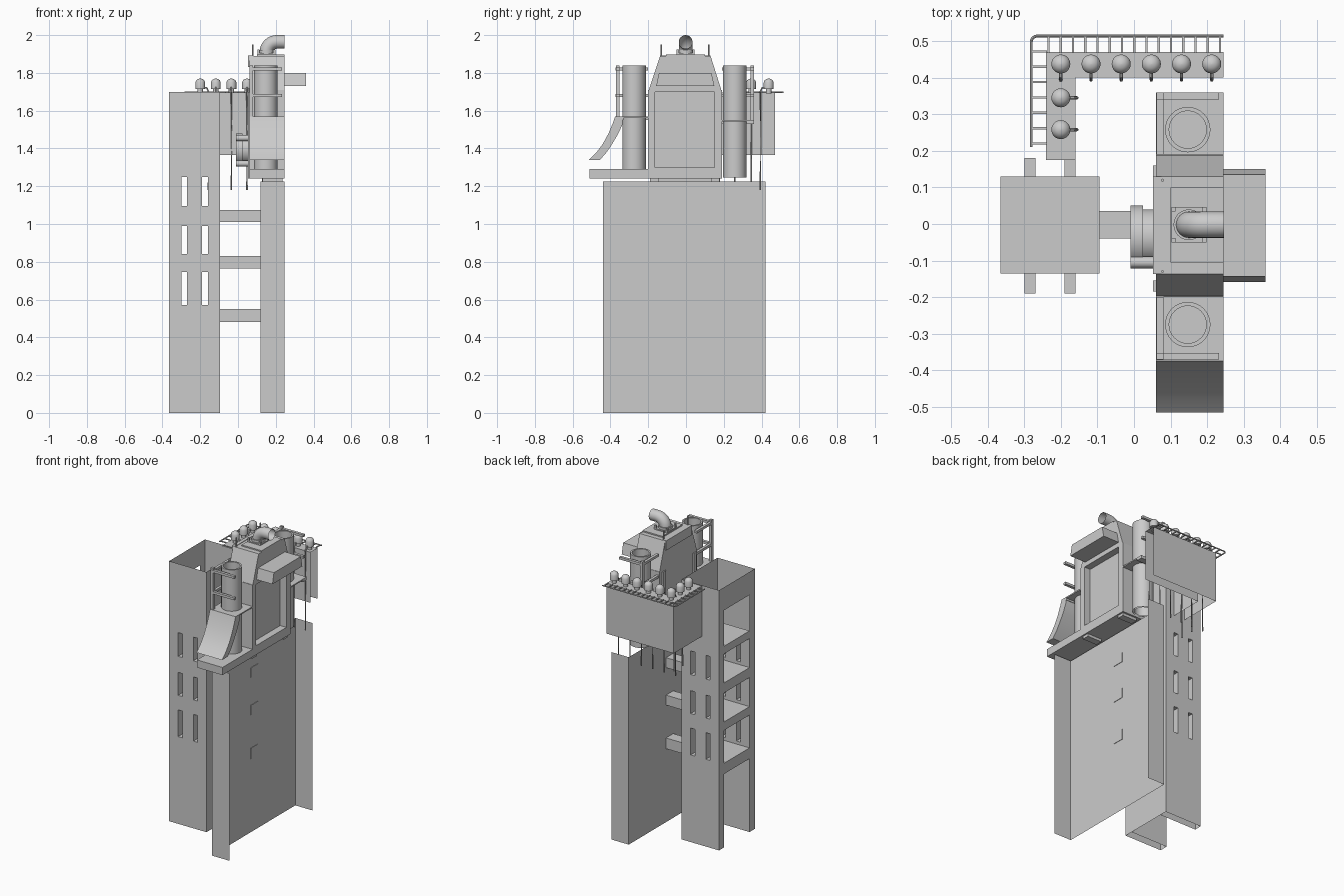
import bpy, math
from mathutils import Vector

if "Cube" in bpy.data.objects:
    bpy.data.objects.remove(bpy.data.objects["Cube"])


def mesh(name, verts, faces, smooth=False):
    me = bpy.data.meshes.new(name)
    me.from_pydata(verts, [], faces)
    ob = bpy.data.objects.new(name, me)
    bpy.context.collection.objects.link(ob)
    if smooth:
        bpy.context.view_layer.objects.active = ob
        ob.select_set(True)
        bpy.ops.object.shade_smooth_by_angle(angle=math.radians(35))
        ob.select_set(False)
    return ob


SIDES = {"-z": (0, 2, 3, 1), "+z": (4, 5, 7, 6), "-y": (0, 1, 5, 4),
         "+y": (2, 6, 7, 3), "-x": (0, 4, 6, 2), "+x": (1, 3, 7, 5)}


def box(name, x, y, z, drop=()):
    v = [(a, b, c) for c in z for b in y for a in x]
    return mesh(name, v, [f for k, f in SIDES.items() if k not in drop])


def prism(name, prof, x0, x1, smooth=False, drop_end=False):
    """Extrude a (y, z) profile along x."""
    n = len(prof)
    v = [(x0, *p) for p in prof] + [(x1, *p) for p in prof]
    f = [(i, (i + 1) % n, n + (i + 1) % n, n + i) for i in range(n)]
    f.append(tuple(range(n))[::-1])
    if not drop_end:
        f.append(tuple(range(n, 2 * n)))
    return mesh(name, v, f, smooth)


def sweep(name, pts, radii, n=24, caps=True):
    """Round section through points, one radius per point."""
    pts = [Vector(p) for p in pts]
    v, f = [], []
    for i, p in enumerate(pts):
        t = pts[min(i + 1, len(pts) - 1)] - pts[max(i - 1, 0)]
        q = t.to_track_quat('Z', 'Y')
        for k in range(n):
            a = 2 * math.pi * k / n
            v.append(p + q @ Vector((radii[i] * math.cos(a), radii[i] * math.sin(a), 0)))
    for i in range(len(pts) - 1):
        for k in range(n):
            a, b = i * n + k, i * n + (k + 1) % n
            f.append((a, b, b + n, a + n))
    if caps:
        f += [tuple(range(n))[::-1], tuple(range(len(v) - n, len(v)))]
    return mesh(name, v, f, True)


def rod(name, pts, r, n=8):
    return sweep(name, pts, [r] * len(pts), n)


def wall(name, us, vs, holes, place):
    """Flat wall on a grid of cuts, leaving out the hole cells."""
    v = [place(u, w) for w in vs for u in us]
    m = len(us)
    f = [(j * m + i, j * m + i + 1, (j + 1) * m + i + 1, (j + 1) * m + i)
         for j in range(len(vs) - 1) for i in range(m - 1) if (i, j) not in holes]
    return mesh(name, v, f)


# --- stair tower: open shell with windows and deep bays
TX, TY, BAY = (-.365, -.095), (-.19, .18), (-.135, .13)
win_x = [(-.30, -.27), (-.19, -.16)]
win_z = [(.57, .745), (.84, .99), (1.095, 1.25)]
us = [TX[0], *win_x[0], *win_x[1], TX[1]]
vs = [0] + [z for p in win_z for z in p] + [1.70]
holes = {(i, j) for i in (1, 3) for j in (1, 3, 5)}
wall("tower_front_wall", us, vs, holes, lambda u, w: (u, TY[0], w))
wall("tower_back_wall", us, vs, holes, lambda u, w: (u, TY[1], w))
wall("tower_inner_wall", TY, (0, 1.70), set(), lambda u, w: (TX[1], u, w))
bays = [(0, .48), (.55, .765), (.82, 1.01), (1.075, 1.265), (1.315, 1.55)]
wall("tower_outer_wall", [TY[0], *BAY, TY[1]], [z for p in bays for z in p] + [1.70],
     {(1, j) for j in (0, 2, 4, 6, 8)}, lambda u, w: (TX[0], u, w))
for k, bz in enumerate(bays):
    if k in (1, 2, 3):
        o = [TX[0], *win_x[0], *win_x[1], TX[1]]
        zz = [bz[0], *win_z[k - 1], bz[1]]
        for y in BAY:
            wall("bay_side", o, zz, {(1, 1), (3, 1)}, lambda u, w, y=y: (u, y, w))
        box("bay_floor_ceiling", TX, BAY, bz, ("-x", "+x", "-y", "+y"))
    elif k == 4:
        box("bay_top_floor", TX, BAY, bz, ("-x", "+x", "-y", "+y", "+z"))
    else:
        box("bay_door", TX, BAY, bz, ("-x", "+x", "-z"))
for wx in win_x:
    for wz in win_z:
        for y in ((TY[0], BAY[0]), (BAY[1], TY[1])):
            box("window_reveal", wx, y, wz, ("-y", "+y"))

# --- main slab (open to +x, top and bottom) and link beams
box("main_slab", (.12, .245), (-.44, .42), (0, 1.225), ("+x", "-z", "+z"))
for z in ((.48, .55), (.765, .83), (1.01, 1.075)):
    box("link_beam", (-.095, .123), (-.04, .035), z)

# --- machine house
box("house_core", (.06, .2), (-.2, .19), (1.24, 1.71))
for y in ((-.2, -.165), (.15, .19)):
    box("house_post", (.2, .245), y, (1.24, 1.71))
box("house_sill", (.2, .245), (-.165, .15), (1.24, 1.30))
prism("house_roof", [(-.2, 1.70), (.19, 1.70), (.13, 1.89), (-.137, 1.89)], .06, .245)
prism("canopy", [(-.158, 1.73), (.15, 1.73), (.135, 1.80), (-.143, 1.80)], .245, .36)
box("roof_panel", (.10, .245), (-.105, .10), (1.885, 1.898))
box("roof_lip", (.052, .075), (-.137, .13), (1.83, 1.893))
for y in (-.17, .145):
    box("house_rib", (.052, .065), (y - .015, y + .015), (1.24, 1.70))
for y in (-.168, .155):
    box("house_foot", (.13, .235), (y - .023, y + .023), (1.222, 1.245))
for y in (-.13, .12):
    rod("roof_mast", [(.078, y, 1.70), (.078, y, 1.95)], .004)

# --- exhaust elbow on its base
bend = [(.15 + .055 - .055 * math.cos(a), -.002, 1.909 + .055 * math.sin(a))
        for a in [i * math.pi / 16 for i in range(9)]]
sweep("exhaust_elbow", [(.15, -.002, 1.89)] + bend + [(.246, -.002, 1.964)], [.036] * 11, 24, False)
sweep("exhaust_collar", [(.15, -.002, 1.89), (.15, -.002, 1.92)], [.042] * 2)
box("exhaust_base", (.102, .198), (-.05, .046), (1.89, 1.905))
for x in (.108, .192):
    for y in (-.044, .04):
        box("exhaust_lug", (x - .006, x + .006), (y - .006, y + .006), (1.89, 1.925))

# --- front inlet drum
for nm, x0, x1, r in (("inlet_flange", -.01, .025, .085), ("inlet_drum", .02, .06, .075)):
    sweep(nm, [(x0, -.035, 1.395), (x1, -.035, 1.395)], [r, r], 32)
for z in (1.32, 1.455):
    sweep("inlet_side_pipe", [(-.01, -.105, z), (.06, -.105, z)], [.016] * 2, 12)

# --- side stacks with brackets, shelves and rails
for s, cy, edge, top in ((-1, -.275, -.362, 1.57), (1, .258, .35, 1.55)):
    inner = -.2 if s < 0 else .19
    z0, z1 = 1.245, 1.84
    sweep("stack", [(.147, cy, 1.70), (.147, cy, z0), (.147, cy, z1), (.147, cy, 1.70)][1:3],
          [.062] * 2, 32, False)
    sweep("stack_lining", [(.147, cy, z1), (.147, cy, z0)], [.051] * 2, 32, False)
    ring = [(.147 + r * math.cos(i * math.pi / 16), cy + r * math.sin(i * math.pi / 16), z1)
            for r in (.051, .062) for i in range(32)]
    mesh("stack_rim", ring, [(i, (i + 1) % 32, 32 + (i + 1) % 32, 32 + i) for i in range(32)])
    ys = sorted((inner, edge + s * .01))
    sh = box("shelf_frame", (.06, .085), ys, (top - .02, top))
    box("shelf_edge", (.06, .245), sorted((edge - s * .03, edge + s * .01)), (top - .02, top))
    box("shelf_plate", (.06, .245), ys, (top - .008, top))
    for z in (1.68, 1.82):
        box("stack_rail_side", (.062, .08), ys, (z - .008, z + .008))
        box("stack_rail_end", (.062, .232), (edge - .009, edge + .009), (z - .008, z + .008))
    box("stack_post", (.062, .08), (edge - .009, edge + .009), (top, 1.84))

# --- curved scoop and its platform
outer = [(-.515, 1.34), (-.475, 1.378), (-.44, 1.425), (-.41, 1.48), (-.385, 1.54), (-.375, 1.57)]
lower = [(-.335, 1.57), (-.335, 1.53), (-.36, 1.475), (-.39, 1.425), (-.42, 1.38), (-.455, 1.34)]
prism("scoop", outer + lower, .06, .245, True)
box("platform", (.06, .245), (-.51, -.19), (1.24, 1.29))

# --- L-shaped tank housing, open below and at the cut end
L = [(-.24, .175), (-.16, .175), (-.16, .40), (.245, .40), (.245, .47), (-.24, .47)]
v = [(x, y, z) for z in (1.365, 1.695) for x, y in L]
f = [(i, (i + 1) % 6, 6 + (i + 1) % 6, 6 + i) for i in range(6) if i != 3]
mesh("tank_housing", v, f + [(6, 7, 8, 11), (8, 9, 10, 11)])

# --- domed vents with drain pipes
cap = [(1.69, .014), (1.715, .014), (1.716, .026), (1.75, .026), (1.761, .021), (1.768, .011), (1.77, .001)]
vents = [(-.2 + i * .0825, .4375, 0, -1) for i in range(6)] + [(-.2, y, 1, 0) for y in (.345, .258)]
for x, y, dx, dy in vents:
    sweep("vent_cap", [(x, y, z) for z, r in cap], [r for z, r in cap], 20)
    e = .044
    rod("vent_pipe", [(x, y, 1.725), (x + dx * e * .8, y + dy * e * .8, 1.72),
                      (x + dx * e, y + dy * e, 1.70), (x + dx * e, y + dy * e, 1.18)], .0045)

# --- walkway grating around the housing
corner = [(-.265 - .016 * math.sin(a), .498 + .016 * math.cos(a), 1.697)
          for a in [i * math.pi / 8 for i in range(5)]]
rod("walkway_rail", [(.245, .514, 1.697)] + corner + [(-.281, .21, 1.697)], .004)
for i in range(15):
    x = .235 - i * .0335
    box("walkway_bar", (x - .003, x + .003), (.468, .514), (1.694, 1.70))
for i in range(7):
    y = .22 + i * .042
    box("walkway_bar", (-.281, -.238), (y - .003, y + .003), (1.694, 1.70))
